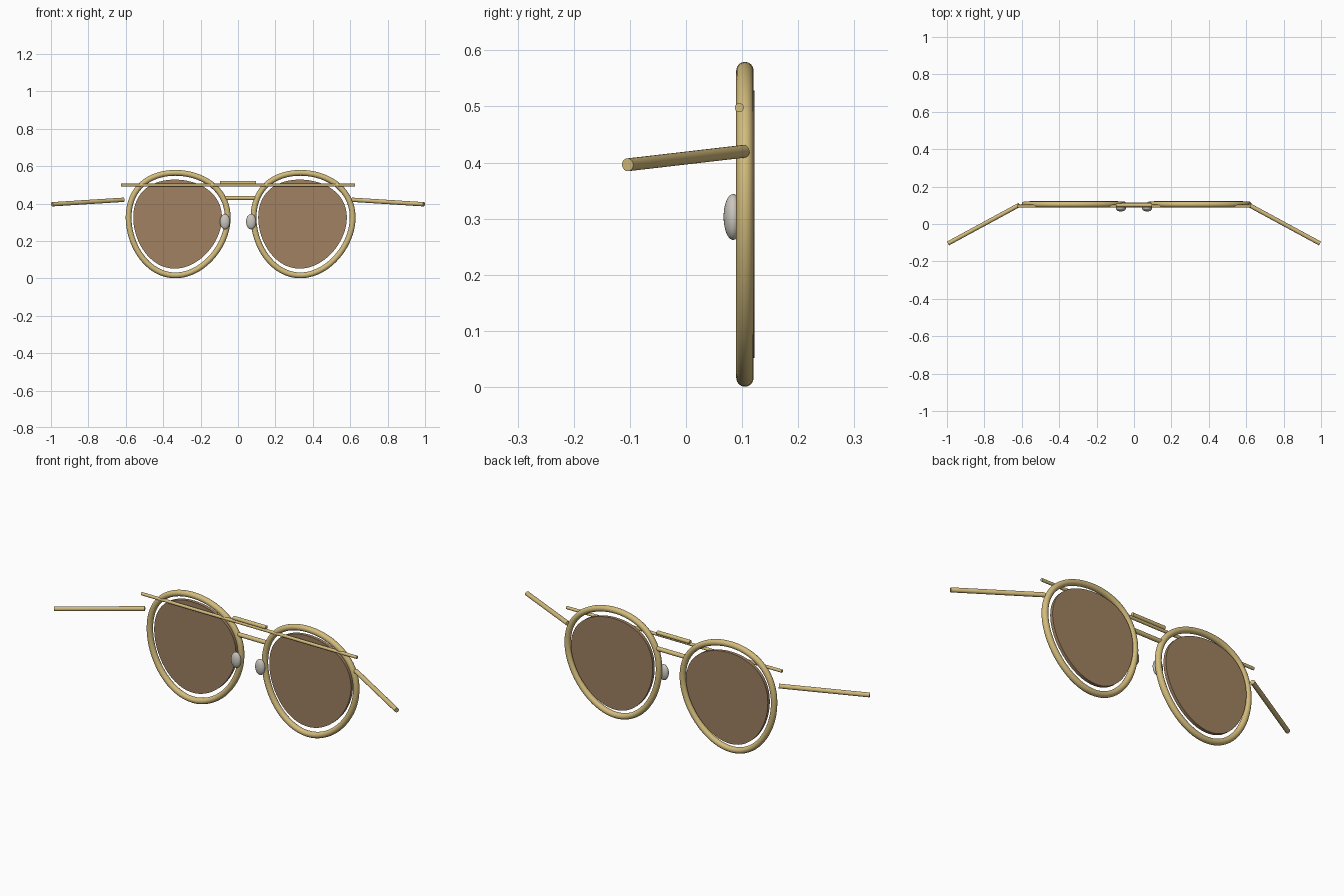
import bpy
import bmesh
from math import cos, sin, tau, radians
from mathutils import Vector

old = bpy.data.objects.get("Cube")
if old:
    bpy.data.objects.remove(old, do_unlink=True)


def material(name, rgb):
    m = bpy.data.materials.new(name)
    m.use_nodes = True
    m.diffuse_color = (*rgb, 1)
    m.node_tree.nodes["Principled BSDF"].inputs["Base Color"].default_value = (*rgb, 1)
    return m


gold = material("gold metal", (0.65, 0.5, 0.2))
brown = material("brown lens", (0.35, 0.22, 0.12))
pearl = material("pale pad", (0.6, 0.57, 0.52))


def finish(obj, mat):
    obj.data.materials.clear()
    obj.data.materials.append(mat)
    bpy.ops.object.select_all(action='DESELECT')
    obj.select_set(True)
    bpy.context.view_layer.objects.active = obj
    bpy.ops.object.shade_smooth_by_angle(angle=radians(40))


def mesh_object(name, bm, mat):
    bmesh.ops.recalc_face_normals(bm, faces=bm.faces)
    mesh = bpy.data.meshes.new(name)
    bm.to_mesh(mesh)
    bm.free()
    obj = bpy.data.objects.new(name, mesh)
    bpy.context.collection.objects.link(obj)
    finish(obj, mat)
    return obj


def rod(name, a, b, radius):
    """Capped straight wire between two points."""
    a, b = Vector(a), Vector(b)
    bpy.ops.mesh.primitive_cylinder_add(vertices=20, radius=radius,
                                        depth=(b - a).length, location=(a + b) / 2)
    obj = bpy.context.object
    obj.name = name
    obj.rotation_euler = (b - a).to_track_quat('Z', 'Y').to_euler()
    finish(obj, gold)


def outline(cx, rx, rz, count=80):
    """Rounded eye shape, fuller above than below."""
    pts = []
    for i in range(count):
        t = tau * i / count
        x = cx + 0.014 + rx * cos(t) - 0.015 * sin(t) ** 2
        z = 0.29 + rz * sin(t) + 0.035 * cos(t) ** 2
        pts.append(Vector((x, 0.105, z)))
    return pts


def rim(name, cx, tube=0.0155, sides=16):
    pts = outline(cx, 0.265, 0.274)
    n = len(pts)
    bm = bmesh.new()
    loops = []
    for i, p in enumerate(pts):
        tangent = (pts[(i + 1) % n] - pts[i - 1]).normalized()
        depth = Vector((0, 1, 0))
        out = tangent.cross(depth)
        loops.append([bm.verts.new(p + tube * (out * cos(tau * k / sides) + depth * sin(tau * k / sides)))
                      for k in range(sides)])
    for i in range(n):
        a, b = loops[i], loops[(i + 1) % n]
        for k in range(sides):
            j = (k + 1) % sides
            bm.faces.new((a[k], a[j], b[j], b[k]))
    mesh_object(name, bm, gold)


def lens(name, cx):
    bm = bmesh.new()
    face = bm.faces.new([bm.verts.new(p) for p in outline(cx - 0.003, 0.237, 0.238)])
    grown = bmesh.ops.extrude_face_region(bm, geom=[face])
    bmesh.ops.translate(bm, vec=(0, 0.017, 0),
                        verts=[v for v in grown["geom"] if isinstance(v, bmesh.types.BMVert)])
    mesh_object(name, bm, brown)


# Paired parts
for side, s in (("left", 1), ("right", -1)):
    rim(side + "_rim", s * 0.334)
    lens(side + "_lens", s * 0.334)
    rod(side + "_temple", (s * 0.612, 0.103, 0.42), (s * 0.994, -0.104, 0.396), 0.0115)
    bpy.ops.mesh.primitive_uv_sphere_add(segments=32, ring_count=16, radius=1,
                                         location=(s * 0.07, 0.084, 0.303))
    pad = bpy.context.object
    pad.name = side + "_nose_pad"
    pad.scale = (0.027, 0.017, 0.041)
    finish(pad, pearl)

# Brow bar and bridges
rod("brow_bar", (-0.625, 0.095, 0.498), (0.625, 0.095, 0.498), 0.008)
rod("upper_bridge", (-0.095, 0.1, 0.511), (0.095, 0.1, 0.511), 0.01)
rod("lower_bridge", (-0.075, 0.105, 0.429), (0.095, 0.105, 0.429), 0.011)
